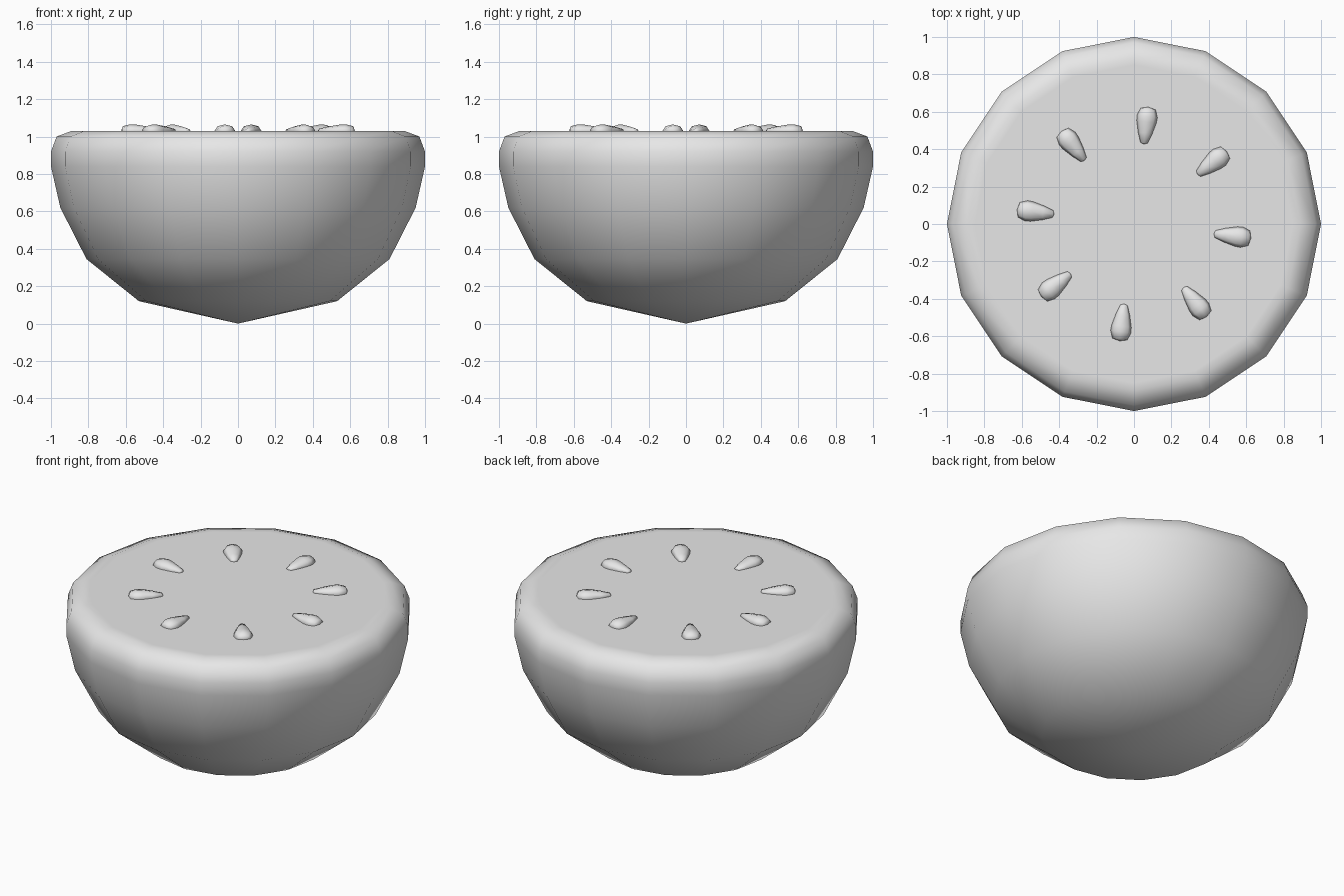
import bpy
import bmesh
from math import cos, sin, pi, radians
from mathutils import Matrix

cube = bpy.data.objects.get("Cube")
if cube:
    bpy.data.objects.remove(cube, do_unlink=True)

# Single plain grey
grey = bpy.data.materials.new("plain grey")
grey.use_nodes = True
colour = (0.8, 0.8, 0.8, 1.0)
grey.diffuse_color = colour
grey.node_tree.nodes["Principled BSDF"].inputs["Base Color"].default_value = colour


def lathe(name, profile, sides, matrix=None):
    """Revolve (radius, height) points around z; zero radius makes a pole."""
    bm = bmesh.new()
    rings = []
    for r, z in profile:
        count = sides if r > 0 else 1
        rings.append([bm.verts.new((r * cos(2 * pi * i / sides),
                                    r * sin(2 * pi * i / sides), z))
                      for i in range(count)])
    for a, b in zip(rings, rings[1:]):
        for i in range(sides):
            j = (i + 1) % sides
            if len(a) == 1:
                bm.faces.new((a[0], b[j], b[i]))
            elif len(b) == 1:
                bm.faces.new((a[i], a[j], b[0]))
            else:
                bm.faces.new((a[i], a[j], b[j], b[i]))
    # Close an open end with a flat cap
    if len(rings[-1]) > 1:
        bm.faces.new(rings[-1])
    if matrix:
        bm.transform(matrix)
    bmesh.ops.recalc_face_normals(bm, faces=bm.faces)
    for f in bm.faces:
        f.smooth = True
    mesh = bpy.data.meshes.new(name)
    bm.to_mesh(mesh)
    bm.free()
    mesh.materials.append(grey)
    obj = bpy.data.objects.new(name, mesh)
    bpy.context.collection.objects.link(obj)
    return obj


# Halved fruit: rounded underside, soft rim and flat cut face
lathe("fruit_half", [(0, 0), (0.53, 0.12), (0.81, 0.345), (0.95, 0.62),
                     (1.0, 0.84), (1.0, 0.92), (0.97, 1.0), (0.89, 1.03),
                     (0.85, 1.03)], 16)

# Teardrop seeds in a ring, blunt ends outward
seed_profile = [(0, 0.43), (0.019, 0.437), (0.038, 0.49), (0.053, 0.55),
                (0.055, 0.58), (0.04, 0.62), (0, 0.63)]
lie_down = Matrix.Rotation(pi / 2, 4, 'Y')
flatten = Matrix.Diagonal((1, 1, 0.64, 1))
lift = Matrix.Translation((0, 0, 1.03))
for k in range(8):
    turn = Matrix.Rotation(radians(45 * k - 7), 4, 'Z')
    lathe(f"seed_{k + 1}", seed_profile, 8, lift @ turn @ flatten @ lie_down)
